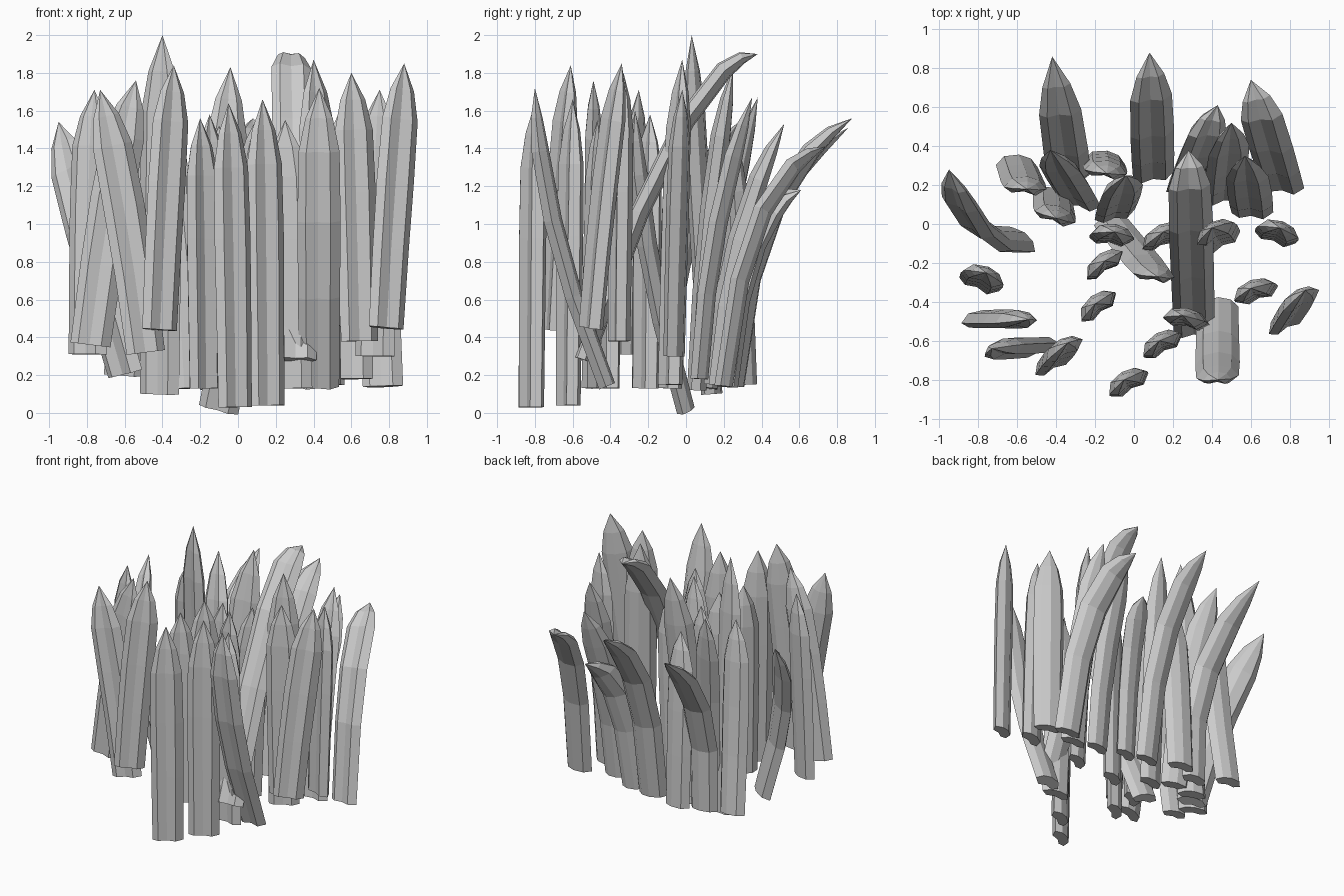
import bpy, bmesh
from math import cos, sin, radians
from mathutils import Vector

if "Cube" in bpy.data.objects:
    bpy.data.objects.remove(bpy.data.objects["Cube"])

# Grooved blade cross-section (across, front-back), unit size
SECTION = [(-.5, -.3), (-.3, -.5), (-.02, -.3), (.28, -.4),
           (.5, .05), (.3, .42), (0, .5), (-.35, .25)]
# Ring stations along the blade: (position, scale)
RINGS = [(0, .96), (.28, 1.0), (.53, 1.03), (.77, .98), (.89, .65)]


def blade(name, base, tip, yaw=25, k=.4, h=.55, ky=None, width=.22, depth=.1):
    """Sweep the section from base to tip; k, ky and h place the bend in x, y and z."""
    a, c = Vector(base), Vector(tip)
    ky = k if ky is None else ky
    b = Vector((a.x + (c.x - a.x) * k, a.y + (c.y - a.y) * ky, a.z + (c.z - a.z) * h))
    across = Vector((cos(radians(yaw)), sin(radians(yaw)), 0))
    bm = bmesh.new()
    rings = []
    for t, s in RINGS:
        p = a * (1 - t) ** 2 + b * 2 * t * (1 - t) + c * t * t
        tan = ((b - a) * (1 - t) + (c - b) * t).normalized()
        w = (across - tan * across.dot(tan)).normalized()
        d = tan.cross(w)
        rings.append([bm.verts.new(p + w * u * width * s + d * v * depth * s)
                      for u, v in SECTION])
    n = len(SECTION)
    for lo, hi in zip(rings, rings[1:]):
        for i in range(n):
            j = (i + 1) % n
            bm.faces.new((lo[i], lo[j], hi[j], hi[i]))
    end = bm.verts.new(c)
    for i in range(n):
        bm.faces.new((rings[-1][i], rings[-1][(i + 1) % n], end))
    bm.faces.new(rings[0][::-1])
    bmesh.ops.recalc_face_normals(bm, faces=bm.faces)
    me = bpy.data.meshes.new(name)
    bm.to_mesh(me)
    bm.free()
    bpy.context.collection.objects.link(bpy.data.objects.new(name, me))


# Front blades
blade("front_blade_a", (-.02, -.815, .03), (-.05, -.80, 1.64), 25)
blade("front_blade_b", (.15, -.62, .04), (.13, -.60, 1.66), 23)
blade("front_blade_c", (-.42, -.71, .44), (-.34, -.61, 1.84), 22)
blade("front_blade_d", (-.49, -.63, .32), (-.73, -.64, 1.71), 8)
blade("front_blade_e", (-.78, -.49, .36), (-.54, -.49, 1.76), -5)
blade("front_blade_f", (.43, -.42, .14), (.43, -.80, 1.72), -5, .95)
blade("front_blade_g", (.29, -.50, .13), (.25, -.47, 1.55), -15)

# Right side blades
blade("right_blade_a", (.78, -.50, .45), (.88, -.34, 1.85), 22)
blade("right_blade_b", (.64, -.35, .38), (.60, -.33, 1.80), 15)
blade("right_blade_c", (.73, -.06, .30), (.75, -.02, 1.71), -25)
blade("right_blade_d", (.45, -.08, .15), (.40, -.02, 1.87), 22)
blade("right_blade_e", (.61, .07, .18), (.57, .35, 1.67), -8, .15)

# Left side blades
blade("left_blade_a", (-.79, -.30, .31), (-.76, -.25, 1.71), -28)
blade("left_blade_b", (-.59, -.08, .21), (-.95, .28, 1.54), -38, .65, .6, -.15)
blade("left_blade_c", (-.60, .31, .20), (-.55, .18, 1.62), -12, .8)

# Middle blades
blade("middle_blade_a", (-.18, -.42, .13), (-.20, -.41, 1.56), 32)
blade("middle_blade_b", (-.16, -.21, .13), (-.15, -.19, 1.58), 28)
blade("middle_blade_c", (-.10, .00, .02), (.12, -.27, 1.60), -15, .95)
blade("middle_blade_d", (-.12, -.07, .13), (-.10, -.04, 1.52), -15)
blade("middle_blade_e", (.13, -.08, .13), (.15, -.04, 1.55), 20)
blade("middle_blade_f", (-.41, .14, .10), (-.40, .03, 2.0), -25, .7)
blade("middle_blade_g", (-.10, .06, .12), (-.04, .25, 1.83), 6, .2)
blade("middle_blade_h", (-.27, .12, .13), (-.43, .38, 1.67), -20, .2)
blade("leaning_blade", (.31, -.54, .28), (.28, .38, 1.90), 0, .6, 1.0)

# Back blades, bent rearwards
blade("back_blade_a", (-.33, .26, .14), (-.42, .86, 1.51), -5, -.15, .66)
blade("back_blade_b", (.10, .26, .14), (.08, .88, 1.56), 3, .15, .8)
blade("back_blade_c", (.77, .20, .14), (.60, .74, 1.41), -12, .2, .9)
blade("back_blade_d", (.26, .22, .14), (.43, .61, 1.18), 15, .2, .9)
blade("back_blade_e", (.46, .15, .15), (.50, .52, 1.53), 8, .15)
blade("back_blade_f", (-.15, .33, .15), (-.14, .26, 1.45), -15)
